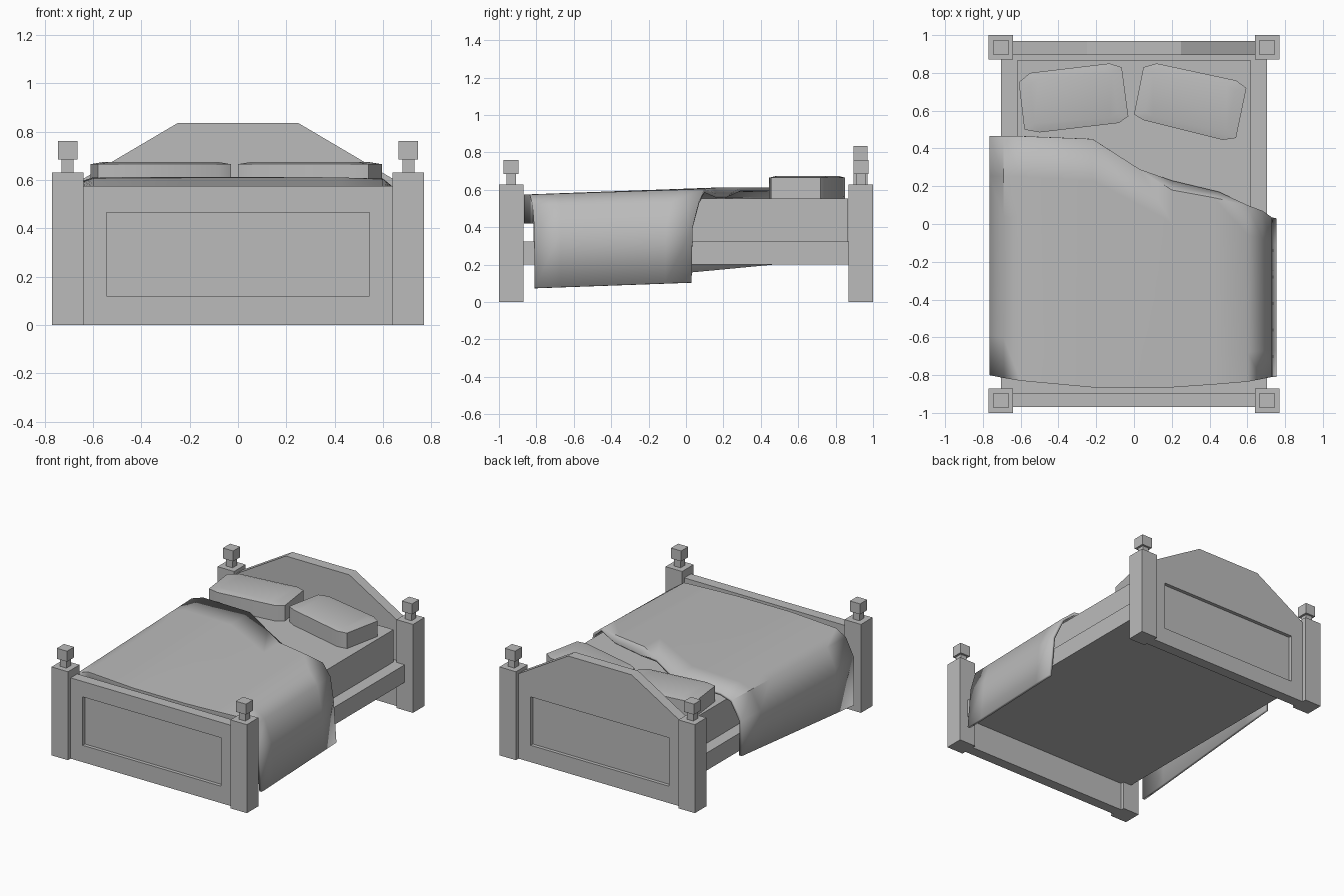
import bpy, bmesh
from mathutils import Vector

cube = bpy.data.objects.get("Cube")
if cube:
    bpy.data.objects.remove(cube, do_unlink=True)

grey = bpy.data.materials.new("plain_grey")
grey.use_nodes = True
tone = (0.5, 0.5, 0.5, 1)
grey.diffuse_color = tone
grey.node_tree.nodes["Principled BSDF"].inputs["Base Color"].default_value = tone


def finish(name, bm):
    bmesh.ops.recalc_face_normals(bm, faces=bm.faces)
    mesh = bpy.data.meshes.new(name)
    bm.to_mesh(mesh)
    bm.free()
    mesh.materials.append(grey)
    obj = bpy.data.objects.new(name, mesh)
    bpy.context.collection.objects.link(obj)
    return obj


def add_box(bm, x0, x1, y0, y1, z0, z1):
    for v in bmesh.ops.create_cube(bm, size=1)["verts"]:
        v.co = Vector((x1 if v.co.x > 0 else x0,
                       y1 if v.co.y > 0 else y0,
                       z1 if v.co.z > 0 else z0))


def box(name, *size):
    bm = bmesh.new()
    add_box(bm, *size)
    return finish(name, bm)


def bridge(bm, a, b):
    """Join two closed rings of vertices with quads."""
    for i in range(len(a)):
        j = (i + 1) % len(a)
        bm.faces.new((a[i], a[j], b[j], b[i]))


def board(name, outline, side):
    """End board with a recessed panel on its outer face."""
    bm = bmesh.new()
    outer, inner = side * 0.97, side * 0.895
    hole = [(-0.545, 0.12), (0.545, 0.12), (0.545, 0.465), (-0.545, 0.465)]

    def ring(points, y):
        return [bm.verts.new((x, y, z)) for x, z in points]

    rim, back = ring(outline, outer), ring(outline, inner)
    lip, floor = ring(hole, outer), ring(hole, outer - side * 0.025)
    bridge(bm, rim, back)
    bridge(bm, lip, floor)
    bm.faces.new(back)
    bm.faces.new(floor)
    # frame round the recess: bottom, left, right, top
    bm.faces.new((rim[0], rim[1], lip[1], lip[0]))
    bm.faces.new((rim[1], rim[2], lip[2], lip[1]))
    bm.faces.new((rim[-1], rim[0], lip[0], lip[3]))
    bm.faces.new((*rim[2:], lip[3], lip[2]))
    return finish(name, bm)


# Corner posts with neck and cap
for y, end in ((-0.935, "front"), (0.935, "back")):
    for x, side in ((0.705, "left"), (-0.705, "right")):
        bm = bmesh.new()
        for r, z0, z1 in ((0.065, 0, 0.63), (0.025, 0.63, 0.685), (0.04, 0.685, 0.76)):
            add_box(bm, x - r, x + r, y - r, y + r, z0, z1)
        finish(f"{end}_{side}_post", bm)

# End boards
board("footboard", [(-0.64, 0), (0.64, 0), (0.64, 0.575), (-0.64, 0.575)], -1)
board("headboard", [(-0.64, 0), (0.64, 0), (0.64, 0.605), (0.25, 0.835),
                    (-0.25, 0.835), (-0.64, 0.605)], 1)

# Base and mattress
box("bed_base", -0.705, 0.705, -0.9, 0.9, 0.2, 0.325)
box("mattress", -0.62, 0.62, -0.815, 0.865, 0.3, 0.555)


def pillow(name, outline):
    """Pillow with chamfered corners and a slightly lifted middle."""
    bm = bmesh.new()
    low = [bm.verts.new((x, y, 0.555)) for x, y in outline]
    high = [bm.verts.new((x, y, 0.665)) for x, y in outline]
    centre = sum((v.co for v in high), Vector()) / len(high)
    crown = [bm.verts.new(v.co.lerp(centre, 0.2) + Vector((0, 0, 0.01))) for v in high]
    bridge(bm, low, high)
    bridge(bm, high, crown)
    bm.faces.new(low)
    bm.faces.new(crown)
    return finish(name, bm)


pillows = [
    pillow("right_pillow", [(-0.61, 0.75), (-0.55, 0.8), (-0.13, 0.85), (-0.065, 0.83),
                            (-0.03, 0.57), (-0.08, 0.535), (-0.5, 0.485), (-0.58, 0.5)]),
    pillow("left_pillow", [(0, 0.58), (0.05, 0.83), (0.12, 0.85), (0.54, 0.76),
                           (0.595, 0.72), (0.54, 0.455), (0.47, 0.445), (0.05, 0.55)]),
]

# Blanket: columns across the bed as x, head y, head z, foot y, foot z
columns = [
    (-0.765, 0.465, 0.2, -0.8, 0.08), (-0.765, 0.465, 0.45, -0.8, 0.42),
    (-0.69, 0.465, 0.58, -0.815, 0.54), (-0.6, 0.465, 0.61, -0.83, 0.575),
    (-0.22, 0.45, 0.613, -0.865, 0.575), (0.03, 0.29, 0.613, -0.865, 0.575),
    (0.2, 0.18, 0.613, -0.865, 0.575), (0.42, 0.14, 0.61, -0.85, 0.575),
    (0.6, 0.1, 0.605, -0.835, 0.575), (0.68, 0.07, 0.54, -0.82, 0.52),
    (0.73, 0.035, 0.4, -0.81, 0.37), (0.755, 0.03, 0.105, -0.81, 0.075)]
bm = bmesh.new()
rows = 6
grid = []
for x, yh, zh, yf, zf in columns:
    head, foot = Vector((x, yh, zh)), Vector((x, yf, zf))
    grid.append([bm.verts.new(head.lerp(foot, i / rows)) for i in range(rows + 1)])
for a, b in zip(grid, grid[1:]):
    for i in range(rows):
        bm.faces.new((a[i], a[i + 1], b[i + 1], b[i]))
# flap tucked down at the foot
tops = [col[-1] for col in grid[2:10]]
hem = [bm.verts.new((v.co.x, v.co.y, 0.42)) for v in tops]
for i in range(len(tops) - 1):
    bm.faces.new((tops[i], hem[i], hem[i + 1], tops[i + 1]))
# slanted fold along the turned-back head edge
edge = [col[0] for col in grid[5:9]]
fold = [edge[0], bm.verts.new((0.2, 0.23, 0.575)),
        bm.verts.new((0.45, 0.17, 0.575)), edge[3]]
bm.faces.new((edge[0], edge[1], fold[1]))
bm.faces.new((edge[1], edge[2], fold[2], fold[1]))
bm.faces.new((edge[2], edge[3], fold[2]))
blanket = finish("blanket", bm)
if blanket.data.polygons[rows * 4].normal.z < 0:
    blanket.data.flip_normals()
thick = blanket.modifiers.new("thickness", "SOLIDIFY")
thick.thickness = 0.02
thick.offset = -1

# Soft shading on the bedding
bpy.ops.object.select_all(action="DESELECT")
for obj in pillows + [blanket]:
    obj.select_set(True)
bpy.context.view_layer.objects.active = blanket
bpy.ops.object.shade_smooth_by_angle(angle=0.7)
